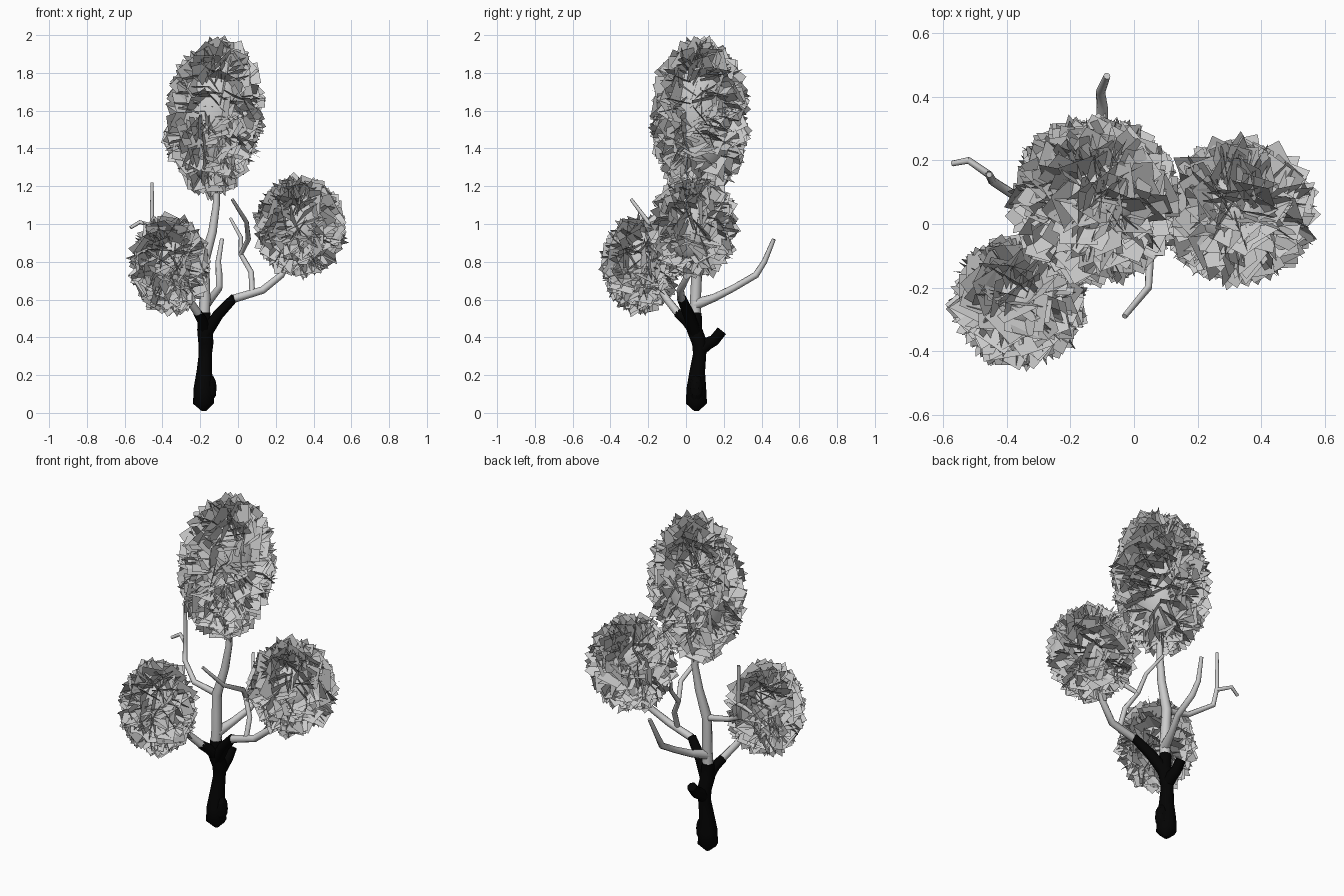
import bpy, bmesh, math, random
from mathutils import Vector, Matrix

random.seed(4)
cube = bpy.data.objects.get("Cube")
if cube:
    bpy.data.objects.remove(cube, do_unlink=True)


def material(name, value):
    m = bpy.data.materials.new(name)
    m.use_nodes = True
    colour = (value, value, value, 1)
    m.diffuse_color = colour
    m.node_tree.nodes["Principled BSDF"].inputs["Base Color"].default_value = colour
    return m


bark = material("black_bark", 0.001)
grey = material("pale_grey", 0.6)


def limb(name, mat, points):
    """Tapered round tube through (x, y, z, radius) points."""
    curve = bpy.data.curves.new(name, "CURVE")
    curve.dimensions = "3D"
    curve.bevel_depth = 1
    curve.bevel_resolution = 2
    curve.use_fill_caps = True
    spline = curve.splines.new("POLY")
    spline.points.add(len(points) - 1)
    for p, (x, y, z, r) in zip(spline.points, points):
        p.co = (x, y, z, 1)
        p.radius = r
    curve.materials.append(mat)
    obj = bpy.data.objects.new(name, curve)
    bpy.context.collection.objects.link(obj)
    bpy.ops.object.select_all(action="DESELECT")
    obj.select_set(True)
    bpy.context.view_layer.objects.active = obj
    bpy.ops.object.convert(target="MESH")
    bpy.ops.object.shade_smooth_by_angle(angle=math.radians(50))


def mesh_object(name, bm, mat):
    mesh = bpy.data.meshes.new(name)
    bm.to_mesh(mesh)
    bm.free()
    mesh.materials.append(mat)
    obj = bpy.data.objects.new(name, mesh)
    bpy.context.collection.objects.link(obj)


def random_vector():
    return Vector([random.gauss(0, 1) for _ in range(3)])


def foliage(name, centre, radii, count, lean=0):
    """Ball of square leaves standing on end around a core."""
    bm = bmesh.new()
    core = Vector(radii) - Vector((.075, .075, .075))
    bmesh.ops.create_icosphere(bm, subdivisions=3, radius=1,
                               matrix=Matrix.Diagonal((*core, 1)))
    for face in bm.faces:
        face.smooth = True
    for _ in range(count):
        d = random_vector().normalized()
        p = d * core * random.uniform(0.99, 1.06)
        out = Vector(c / r for c, r in zip(d, core)).normalized()
        up = (out + 0.17 * random_vector()).normalized()
        across = up.orthogonal().normalized()
        across.rotate(Matrix.Rotation(random.uniform(0, math.tau), 3, up))
        half = random.uniform(.045, .064)
        spin = Matrix.Rotation(random.uniform(-0.8, 0.8), 3, up.cross(across))
        a, b = spin @ across * half, spin @ up * half
        bm.faces.new([bm.verts.new(p + s * a + t * b)
                      for s, t in ((-1, -1), (1, -1), (1, 1), (-1, 1))])
    bm.transform(Matrix.Translation(centre) @ Matrix.Rotation(lean, 4, "Y"))
    mesh_object(name, bm, grey)


# Trunk and its dark forks
limb("trunk", bark, [
    (-.18, .055, .01, .012), (-.182, .055, .05, .056), (-.183, .055, .13, .052),
    (-.178, .06, .22, .041), (-.173, .072, .31, .035), (-.17, .072, .37, .04),
    (-.175, .045, .44, .041), (-.18, .05, .53, .033)])
limb("back_stub", bark, [(-.172, .075, .33, .032), (-.172, .11, .365, .034),
                         (-.172, .15, .385, .03), (-.172, .19, .435, .028)])
limb("left_fork", bark, [(-.17, .05, .42, .035), (-.105, .015, .52, .031),
                         (-.02, -.025, .61, .025)])
limb("right_fork", bark, [(-.175, .05, .43, .033), (-.19, 0, .49, .028),
                          (-.215, -.045, .53, .024)])

# Knot on the trunk
bm = bmesh.new()
bmesh.ops.create_icosphere(bm, subdivisions=2, radius=1)
bm.transform(Matrix.Translation((-.15, .055, .13)) @ Matrix.Diagonal((.038, .038, .075, 1)))
mesh_object("trunk_knot", bm, bark)

# Pale branches carrying the leaf balls
limb("main_branch", grey, [
    (-.18, .05, .51, .031), (-.175, .05, .6, .029), (-.18, .06, .8, .028),
    (-.135, .07, .96, .023), (-.115, .08, 1.1, .019), (-.11, .08, 1.4, .012)])
limb("left_branch", grey, [
    (-.02, -.025, .605, .022), (.13, -.03, .65, .02),
    (.23, .01, .73, .018), (.33, .04, .95, .012)])
limb("right_branch", grey, [
    (-.21, -.04, .525, .022), (-.26, -.1, .6, .02), (-.36, -.23, .8, .013)])

# Bare twigs
limb("back_branch", grey, [
    (-.175, .05, .575, .03), (-.14, .15, .61, .021), (-.1, .25, .66, .018),
    (-.1, .37, .73, .018), (-.105, .415, .8, .015), (-.085, .465, .92, .011)])
limb("left_twig", grey, [
    (.075, -.03, .64, .015), (.07, .01, .745, .015), (.015, .05, .84, .014),
    (.055, -.03, .92, .014), (.045, -.2, 1.01, .012), (-.03, -.29, 1.13, .009)])
limb("left_twig_offshoot", grey, [
    (.015, .05, .84, .013), (.015, .12, .93, .011), (-.04, .2, 1.03, .008)])
limb("right_twig", grey, [
    (-.18, .06, .8, .02), (-.33, .06, .83, .016), (-.445, .135, .9, .014),
    (-.455, .155, 1.0, .012), (-.455, .155, 1.22, .009)])
limb("right_twig_offshoot", grey, [
    (-.455, .155, .99, .012), (-.52, .2, 1.01, .011), (-.57, .19, .98, .009)])

# Leaf balls
foliage("top_foliage", (-.125, .075, 1.565), (.268, .27, .418), 520, math.radians(6))
foliage("left_foliage", (.33, .042, .98), (.248, .238, .28), 360)
foliage("right_foliage", (-.36, -.24, .79), (.217, .217, .273), 330)
